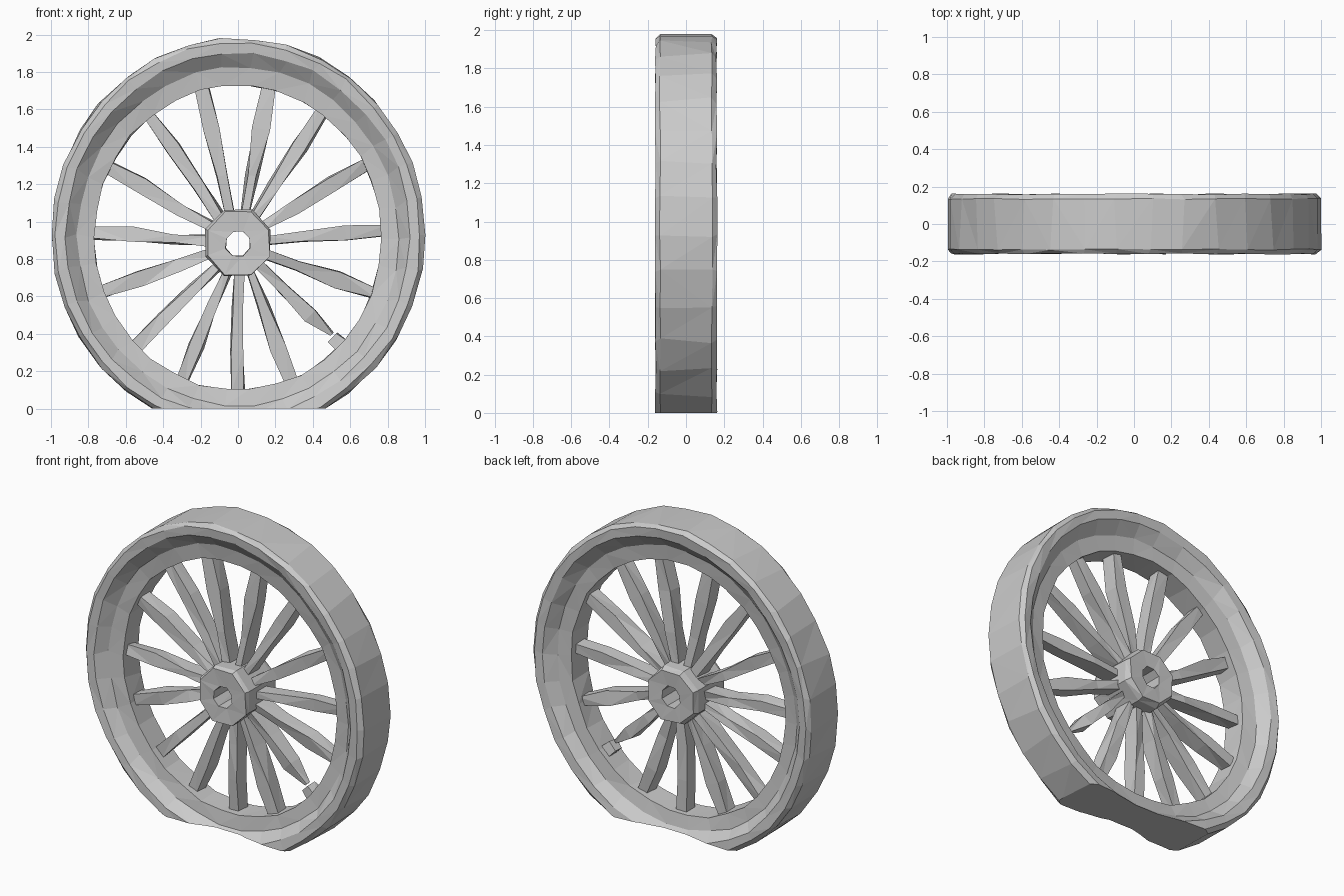
import bpy, bmesh, random
from math import sin, cos, pi
from mathutils import Vector

if "Cube" in bpy.data.objects:
    bpy.data.objects.remove(bpy.data.objects["Cube"])

random.seed(7)


def jit(a):
    return random.uniform(-a, a)


def finish(name, bm):
    bmesh.ops.recalc_face_normals(bm, faces=bm.faces)
    mesh = bpy.data.meshes.new(name)
    bm.to_mesh(mesh)
    bm.free()
    ob = bpy.data.objects.new(name, mesh)
    bpy.context.collection.objects.link(ob)
    return ob


def lathe(profile, sides, noise, phase=0.0):
    """Closed ring: each profile point is (rx, rz, centre z, y)."""
    bm = bmesh.new()
    rings = []
    for i in range(sides):
        a = phase + 2 * pi * i / sides
        ring = []
        for rx, rz, cz, y in profile:
            b, d = a + jit(noise * 3), jit(noise)
            ring.append(bm.verts.new(((rx + d) * cos(b), y + jit(noise * 0.6),
                                      cz + (rz + d) * sin(b))))
        rings.append(ring)
    n = len(profile)
    for i in range(sides):
        p, q = rings[i], rings[(i + 1) % sides]
        for k in range(n):
            m = (k + 1) % n
            bm.faces.new((p[k], q[k], q[m], p[m]))
    bmesh.ops.triangulate(bm, faces=bm.faces)
    return bm


# Rim: worn, slightly oval tyre with a thinner inner ring, cut flat at the ground
half = [(0.77, 0.815, 0.915, 0.08), (0.86, 0.905, 0.92, 0.095),
        (0.92, 0.97, 0.93, 0.155), (0.975, 1.027, 0.93, 0.16),
        (0.998, 1.05, 0.93, 0.135)]
rim_profile = [(a, b, c, -y) for a, b, c, y in half] + half[::-1]
bm = lathe(rim_profile, 34, 0.006)
bmesh.ops.bisect_plane(bm, geom=bm.verts[:] + bm.edges[:] + bm.faces[:],
                       plane_co=(0, 0, 0), plane_no=(0, 0, -1), clear_outer=True)
bmesh.ops.holes_fill(bm, edges=[e for e in bm.edges if e.is_boundary], sides=0)
finish("rim", bm)

# Hub: eight-sided block with an axle hole
HUB = 0.885
hub_profile = [(r, r, HUB, y) for r, y in
               [(0.07, -0.155), (0.18, -0.16), (0.19, -0.13), (0.185, 0.12),
                (0.17, 0.16), (0.07, 0.155)]]
finish("hub", lathe(hub_profile, 8, 0.006, pi / 8))


def spoke(name, start, end, sections):
    """Rough beam; sections are (fraction along, width, depth)."""
    bm = bmesh.new()
    along = end - start
    side = Vector((-along.z, 0, along.x)).normalized()
    loops = []
    for t, w, d in sections:
        mid = start + along * t + side * jit(0.006)
        loops.append([bm.verts.new(mid + side * (sx * w / 2 + jit(0.01))
                                   + Vector((0, sy * d / 2 + jit(0.01), 0)))
                      for sx, sy in ((-1, -1), (1, -1), (1, 1), (-1, 1))])
    for p, q in zip(loops, loops[1:]):
        for k in range(4):
            m = (k + 1) % 4
            bm.faces.new((p[k], q[k], q[m], p[m]))
    bm.faces.new(loops[0])
    bm.faces.new(loops[-1])
    bmesh.ops.triangulate(bm, faces=bm.faces)
    finish(name, bm)


# Fifteen spokes aimed at points on the inner rim, one snapped near the rim
whole = [(0, 0.05, 0.11), (0.3, 0.06, 0.1), (0.65, 0.08, 0.09), (1, 0.06, 0.08)]
snapped = [(0, 0.05, 0.11), (0.3, 0.06, 0.1), (0.6, 0.075, 0.09), (0.83, 0.02, 0.03)]
stub = [(0.85, 0.06, 0.07), (1, 0.09, 0.1)]
ends = [(0, 0.1), (0.3, 0.12), (0.56, 0.33), (0.72, 0.62), (0.78, 0.95),
        (0.69, 1.31), (0.45, 1.59), (0.17, 1.72), (-0.19, 1.72), (-0.48, 1.58),
        (-0.70, 1.30), (-0.77, 0.94), (-0.71, 0.63), (-0.54, 0.34), (-0.30, 0.14)]
for i, (x, z) in enumerate(ends):
    hub = Vector((0, 0, HUB))
    d = Vector((x, 0, z)) - hub
    start = hub + d.normalized() * 0.15
    end = hub + d * 1.03
    if i == 2:
        spoke("snapped_spoke", start, end, snapped)
        spoke("spoke_stub", start, end, stub)
    else:
        spoke(f"spoke_{i + 1}", start, end, whole)
